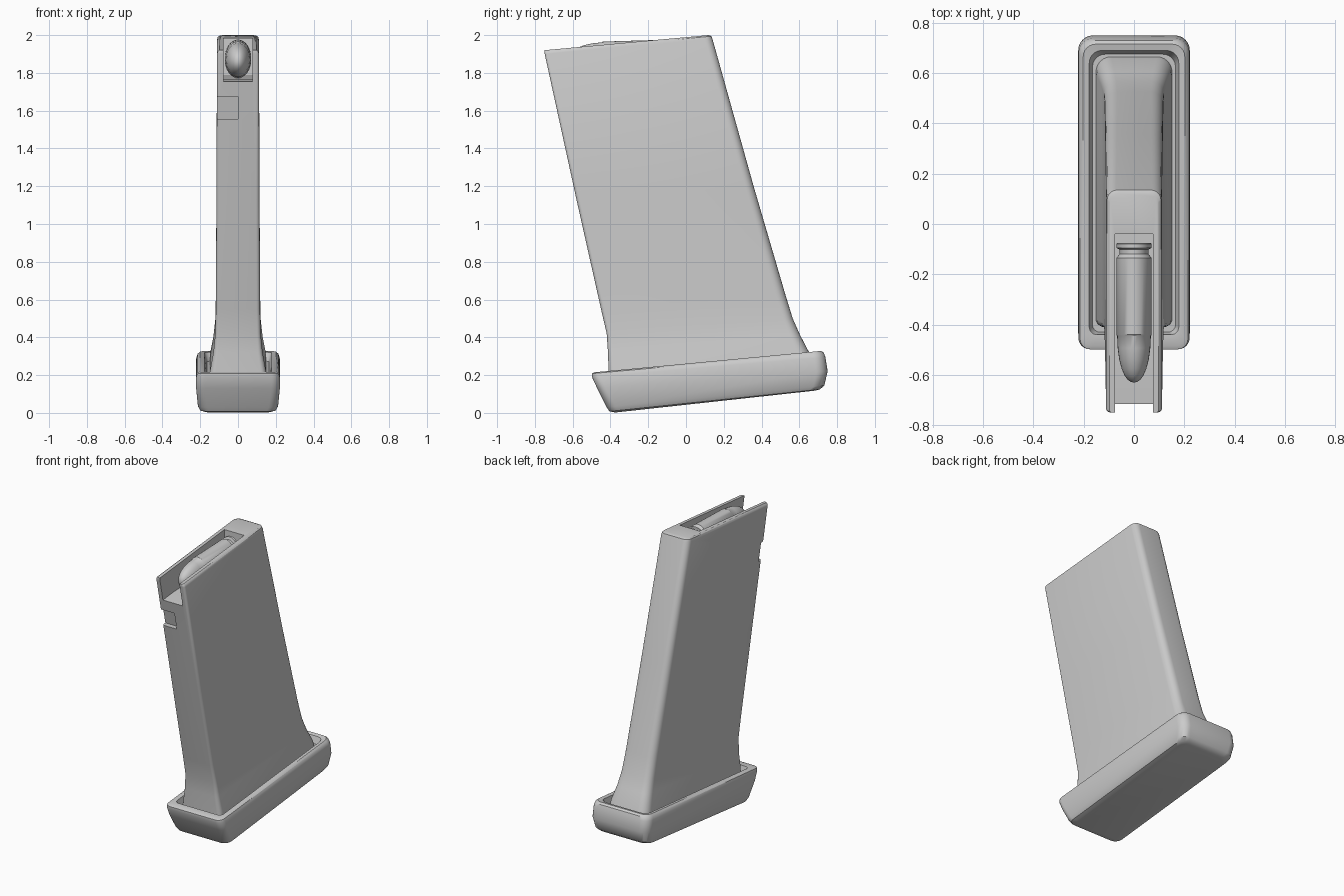
import bpy, bmesh, math
from mathutils import Vector

if "Cube" in bpy.data.objects:
    bpy.data.objects.remove(bpy.data.objects["Cube"])


def finish(name, bm, angle=35):
    bmesh.ops.recalc_face_normals(bm, faces=bm.faces)
    me = bpy.data.meshes.new(name)
    bm.to_mesh(me)
    bm.free()
    ob = bpy.data.objects.new(name, me)
    bpy.context.collection.objects.link(ob)
    smooth(ob, angle)
    return ob


def smooth(ob, angle=35):
    bpy.ops.object.select_all(action='DESELECT')
    ob.select_set(True)
    bpy.context.view_layer.objects.active = ob
    bpy.ops.object.shade_smooth_by_angle(angle=math.radians(angle))


def bridge(bm, rings):
    for a, b in zip(rings, rings[1:]):
        n = len(a)
        for i in range(n):
            j = (i + 1) % n
            bm.faces.new((a[i], a[j], b[j], b[i]))


def ring(bm, front, back, hw, rf, rb, seg=6):
    """Rounded rectangle in the tilted plane running from front (y,z) to back (y,z)."""
    length = math.dist(front, back)
    dy, dz = (back[0] - front[0]) / length, (back[1] - front[1]) / length
    out = []
    for cx, cv, r, a0 in ((hw - rb, length - rb, rb, 0), (rb - hw, length - rb, rb, 90),
                          (rf - hw, rf, rf, 180), (hw - rf, rf, rf, 270)):
        for k in range(seg + 1):
            a = math.radians(a0 + 90 * k / seg)
            v = cv + r * math.sin(a)
            out.append(bm.verts.new((cx + r * math.cos(a), front[0] + dy * v, front[1] + dz * v)))
    return out


def loft(name, sections):
    bm = bmesh.new()
    rings = [ring(bm, *s) for s in sections]
    bridge(bm, rings)
    bm.faces.new(rings[0])
    bm.faces.new(rings[-1])
    return finish(name, bm)


def cut(target, x0, x1, profile):
    """Subtract a (y,z) profile extruded from x0 to x1."""
    bm = bmesh.new()
    face = bm.faces.new([bm.verts.new((x0, y, z)) for y, z in profile])
    ext = bmesh.ops.extrude_face_region(bm, geom=[face])
    verts = [g for g in ext['geom'] if isinstance(g, bmesh.types.BMVert)]
    bmesh.ops.translate(bm, verts=verts, vec=Vector((x1 - x0, 0, 0)))
    cutter = finish("cutter", bm)
    cutter.hide_render = True
    mod = target.modifiers.new("cut", 'BOOLEAN')
    mod.operation, mod.solver, mod.object = 'DIFFERENCE', 'EXACT', cutter
    bpy.context.view_layer.objects.active = target
    bpy.ops.object.modifier_apply(modifier=mod.name)
    bpy.data.objects.remove(cutter)


# Leaning body, flared at the foot
body = loft("magazine_body", [
    ((-0.405, 0.12), (0.68, 0.22), 0.155, 0.03, 0.06),
    ((-0.41, 0.22), (0.652, 0.32), 0.148, 0.03, 0.06),
    ((-0.413, 0.32), (0.605, 0.41), 0.130, 0.025, 0.055),
    ((-0.42, 0.42), (0.565, 0.50), 0.120, 0.02, 0.05),
    ((-0.45, 0.55), (0.525, 0.63), 0.117, 0.02, 0.05),
    ((-0.58, 1.13), (0.358, 1.20), 0.114, 0.02, 0.045),
    ((-0.748, 1.90), (0.14, 1.98), 0.111, 0.015, 0.04),
    ((-0.75, 1.913), (0.135, 1.994), 0.107, 0.015, 0.04),
    ((-0.75, 1.92), (0.12, 2.0), 0.098, 0.012, 0.035),
])

# Open feed slot at the top and square catch notch at the front corner
cut(body, -0.076, 0.076, [(-0.04, 2.1), (-0.04, 1.79), (-0.60, 1.765), (-0.9, 1.735), (-0.9, 2.1)])
cut(body, -0.2, 0.0, [(-0.9, 1.555), (-0.9, 1.675), (-0.665, 1.675), (-0.637, 1.555)])
smooth(body)

# Base plate with a raised rim around a shallow recess
loft("base_plate", [
    ((-0.375, 0.002), (0.685, 0.118), 0.175, 0.04, 0.05),
    ((-0.405, 0.008), (0.71, 0.125), 0.20, 0.05, 0.06),
    ((-0.42, 0.030), (0.732, 0.145), 0.212, 0.05, 0.06),
    ((-0.470, 0.13), (0.75, 0.22), 0.222, 0.045, 0.06),
    ((-0.498, 0.19), (0.738, 0.295), 0.221, 0.045, 0.06),
    ((-0.498, 0.208), (0.73, 0.318), 0.214, 0.04, 0.06),
    ((-0.485, 0.215), (0.715, 0.328), 0.202, 0.04, 0.05),
    ((-0.44, 0.216), (0.69, 0.322), 0.178, 0.03, 0.05),
    ((-0.43, 0.175), (0.675, 0.275), 0.165, 0.03, 0.05),
])

# Round lying in the slot: rim, groove, case and rounded nose (distance, radius)
profile = [(0, 0.066), (0.005, 0.07), (0.02, 0.07), (0.026, 0.058), (0.045, 0.058),
           (0.06, 0.070), (0.365, 0.070), (0.37, 0.067)]
profile += [(0.37 + 0.185 * math.sin(math.radians(a)), 0.067 * math.cos(math.radians(a)) ** 0.9)
            for a in (15, 30, 45, 58, 70, 80, 87)]
bm = bmesh.new()
rings = []
for s, r in profile:
    zc = 1.88 - 0.03 * s
    rings.append([bm.verts.new((r * math.cos(t), -0.075 - s, zc + 1.38 * r * math.sin(t)))
                  for t in (2 * math.pi * k / 32 for k in range(32))])
bridge(bm, rings)
bm.faces.new(rings[0])
bm.faces.new(rings[-1])
finish("top_round", bm)
